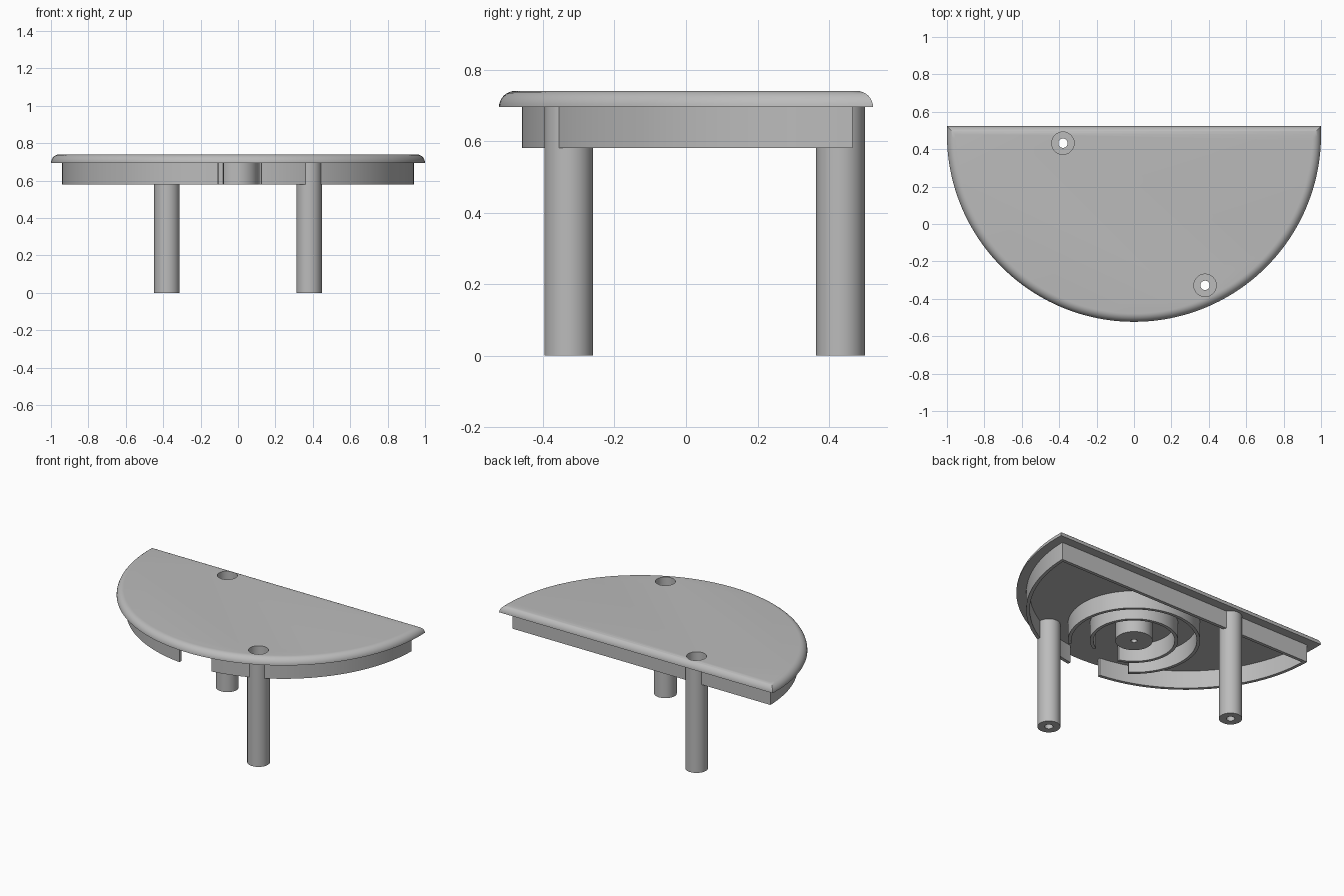
import bpy, bmesh, math
from math import sin, cos, radians, asin, pi

if "Cube" in bpy.data.objects:
    bpy.data.objects.remove(bpy.data.objects["Cube"])

grey = bpy.data.materials.new("plain grey")
grey.use_nodes = True
grey.diffuse_color = (0.5, 0.5, 0.5, 1)
grey.node_tree.nodes["Principled BSDF"].inputs["Base Color"].default_value = (0.5, 0.5, 0.5, 1)

CY = 0.477          # centre of the half-round outline
LOW, DECK, TOP = 0.58, 0.695, 0.74
LEGS = [("front_leg", 0.38, -0.328), ("back_leg", -0.38, 0.432)]
BORE, PIN = 0.06, 0.025


def finish(name, bm):
    bmesh.ops.recalc_face_normals(bm, faces=bm.faces)
    mesh = bpy.data.meshes.new(name)
    bm.to_mesh(mesh)
    bm.free()
    mesh.materials.append(grey)
    obj = bpy.data.objects.new(name, mesh)
    bpy.context.collection.objects.link(obj)
    return obj


def smooth(obj):
    bpy.ops.object.select_all(action='DESELECT')
    obj.select_set(True)
    bpy.context.view_layer.objects.active = obj
    bpy.ops.object.shade_smooth_by_angle(angle=radians(35))


def arc(r, start, end, n, cy):
    return [(r * cos(start + (end - start) * i / n), cy + r * sin(start + (end - start) * i / n))
            for i in range(n + 1)]


def bridge(bm, a, b, closed=True):
    n = len(a)
    for i in range(n if closed else n - 1):
        j = (i + 1) % n
        bm.faces.new((a[i], a[j], b[j], b[i]))


def wall(name, outer, inner):
    """Open strip of wall between two matching paths, hanging from the deck."""
    bm = bmesh.new()
    rails = [[bm.verts.new((x, y, z)) for x, y in path]
             for path, z in ((outer, LOW), (outer, DECK), (inner, DECK), (inner, LOW))]
    for k in range(4):
        bridge(bm, rails[k], rails[(k + 1) % 4], closed=False)
    for end in (0, -1):
        bm.faces.new([r[end] for r in rails])
    return finish(name, bm)


def lathe(name, profile, x, y, n=48):
    """Closed profile of (radius, z) turned about a vertical axis."""
    bm = bmesh.new()
    loops = [[bm.verts.new((x + r * cos(2 * pi * i / n), y + r * sin(2 * pi * i / n), z))
              for i in range(n)] for r, z in profile]
    for k in range(len(loops)):
        bridge(bm, loops[k], loops[(k + 1) % len(loops)])
    return finish(name, bm)


# Half-round top with a quarter-round edge
bm = bmesh.new()
edge, loops = TOP - DECK, []
for k in range(9):
    t = pi / 2 * k / 8
    inset = edge * (1 - cos(t))
    r, back = 1 - inset, 0.523 - inset
    a = asin((back - CY) / r)
    loops.append([bm.verts.new((x, y, DECK + edge * sin(t)))
                  for x, y in arc(r, -pi - a, a, 96, CY)])
for low, high in zip(loops, loops[1:]):
    bridge(bm, low, high)
bm.faces.new(loops[0])
bm.faces.new(loops[-1])
top = finish("table_top", bm)


# Rim under the top, open at the front
def rim_path(r, back):
    a = asin((back - CY) / r)
    return (arc(r, radians(-82.4), a, 48, CY) + arc(r, pi - a, radians(263.5), 48, CY))


rim = wall("rim", rim_path(0.942, 0.465), rim_path(0.921, 0.444))

# Two open rings around a central boss
rings = []
for name, r, right, left in (("inner_ring", 0.26, 28.7, 18.2), ("outer_ring", 0.39, 45, 35)):
    span = radians(right - 90), radians(270 - left)
    rings.append(wall(name, arc(r, *span, 64, 0), arc(r - 0.02, *span, 64, 0)))

boss = lathe("centre_boss", [(0.11, LOW), (0.11, DECK), (0.018, DECK), (0.018, LOW)], 0, 0)

# Hollow legs with a pin hole in the foot
FLOOR = 0.06
legs = []
for name, x, y in LEGS:
    legs.append(lathe(name, [(PIN, 0), (0.068, 0), (0.068, DECK), (BORE, DECK),
                             (BORE, FLOOR), (PIN, FLOOR)], x, y))
    # Bore through the top and rim
    bm = bmesh.new()
    bmesh.ops.create_cone(bm, cap_ends=True, segments=48, radius1=BORE, radius2=BORE, depth=0.6)
    bmesh.ops.translate(bm, verts=bm.verts, vec=(x, y, 0.65))
    cutter = finish(name + "_bore_cutter", bm)
    cutter.hide_render = True
    cutter.hide_set(True)
    cutter.display_type = 'WIRE'
    for target in (top, rim):
        cut = target.modifiers.new("bore", 'BOOLEAN')
        cut.operation, cut.solver, cut.object = 'DIFFERENCE', 'EXACT', cutter

# Apply the bores, then remove the helpers
for target in (top, rim):
    bpy.ops.object.select_all(action='DESELECT')
    target.select_set(True)
    bpy.context.view_layer.objects.active = target
    for m in list(target.modifiers):
        bpy.ops.object.modifier_apply(modifier=m.name)
for obj in [o for o in bpy.data.objects if o.name.endswith("_bore_cutter")]:
    bpy.data.objects.remove(obj)

for obj in [top, rim, boss] + rings + legs:
    smooth(obj)
